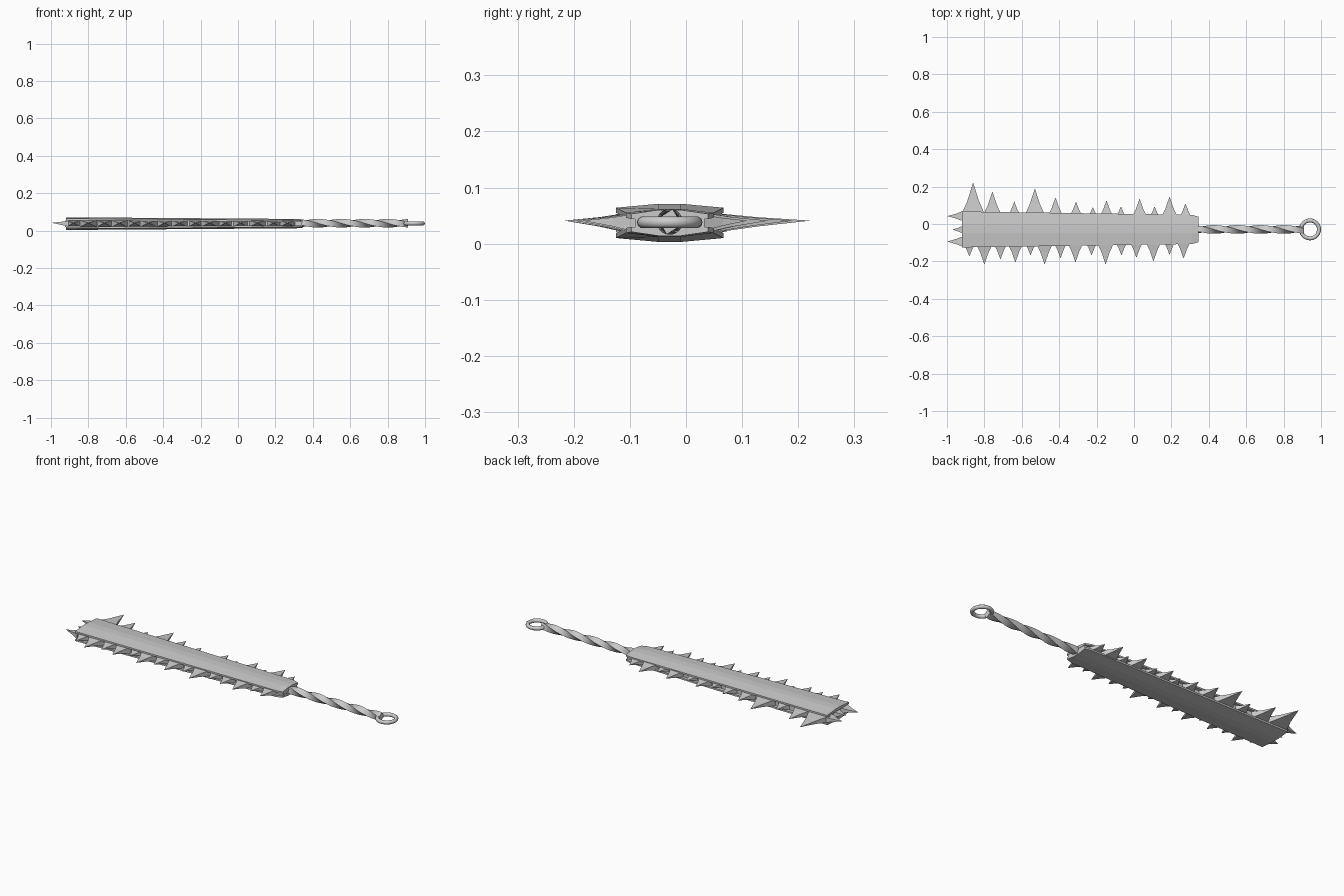
import bpy, bmesh, math
from mathutils import Vector

if "Cube" in bpy.data.objects:
    bpy.data.objects.remove(bpy.data.objects["Cube"])

CY, CZ = -0.029, 0.037   # long axis of the weapon


def make(name, verts, faces):
    me = bpy.data.meshes.new(name)
    me.from_pydata(verts, [], faces)
    bm = bmesh.new()
    bm.from_mesh(me)
    bmesh.ops.recalc_face_normals(bm, faces=bm.faces)
    bm.to_mesh(me)
    bm.free()
    ob = bpy.data.objects.new(name, me)
    bpy.context.collection.objects.link(ob)
    return ob


def loft(name, rings):
    n = len(rings[0])
    verts = [v for r in rings for v in r]
    faces = [tuple(range(n)), tuple(range(len(verts) - n, len(verts)))]
    for i in range(len(rings) - 1):
        for j in range(n):
            k = (j + 1) % n
            faces.append((i*n + j, i*n + k, (i+1)*n + k, (i+1)*n + j))
    return make(name, verts, faces)


# blade stations: x, half width, ridge height
stations = [(-0.92, 0.096, 0.034), (0.31, 0.078, 0.025), (0.345, 0.068, 0.023)]

# two ridged plates with overhanging edges
for name, s in (("upper_plate", 1), ("lower_plate", -1)):
    rings = []
    for x, w, h in stations:
        prof = [(-w, h - 0.016), (-w, h - 0.007), (-0.02, h), (0.02, h),
                (w, h - 0.007), (w, h - 0.016)]
        rings.append([(x, CY + y, CZ + s * z) for y, z in prof])
    loft(name, rings)

# recessed core between the plates
rings = []
for x, w, h in ((-0.905, 0.096, 0.034), stations[1], (0.343, 0.08, 0.023)):
    a, b = w - 0.018, h - 0.0155
    rings.append([(x, CY + y, CZ + z) for y, z in ((-a, -b), (-a, b), (a, b), (a, -b))])
loft("blade_core", rings)


# slightly hollowed four-sided spikes
def spike(name, base, tip, half_w, half_z):
    base, tip = Vector(base), Vector(tip)
    side = (tip - base).normalized().cross(Vector((0, 0, 1))).normalized()
    verts = []
    for t, k in ((0, 1), (0.45, 0.47)):
        c = base.lerp(tip, t)
        for a, b in ((-1, -1), (1, -1), (1, 1), (-1, 1)):
            verts.append(c + side * a * half_w * k + Vector((0, 0, b * half_z * k)))
    verts.append(tip)
    faces = [(0, 1, 2, 3)]
    for j in range(4):
        k = (j + 1) % 4
        faces += [(j, k, 4 + k, 4 + j), (4 + j, 4 + k, 8)]
    make(name, verts, faces)


back = [(-.86, .222), (-.757, .174), (-.64, .12), (-.53, .19), (-.42, .142),
        (-.31, .12), (-.22, .09), (-.147, .126), (-.07, .094), (.03, .136),
        (.11, .094), (.19, .147), (.275, .11)]
front = [(-.88, -.174), (-.80, -.217), (-.714, -.19), (-.634, -.206), (-.553, -.168),
         (-.478, -.217), (-.393, -.184), (-.313, -.206), (-.227, -.168), (-.152, -.217),
         (-.067, -.168), (.013, -.18), (.104, -.2), (.19, -.165), (.265, -.185)]
for label, tips, s in (("back_spike", back, 1), ("front_spike", front, -1)):
    for i, (x, y) in enumerate(tips):
        edge = CY + s * (0.096 - 0.018 * (x + 0.92) / 1.23)
        w = 0.03 + 0.52 * abs(y - edge)
        spike(f"{label}_{i}", (x, edge - s * 0.02, CZ), (x, y, 0.041),
              w * 0.58, min(0.018, w * 0.24))
for i, (x, y, w) in enumerate([(-.998, .042, .03), (-.97, -.03, .024), (-.998, -.094, .031)]):
    spike(f"end_spike_{i}", (-0.907, y, CZ), (x, y, 0.041), w, 0.016)

# twisted square bar handle
rings = []
N = 56
for i in range(N + 1):
    t = i / N
    ang = t * math.tau * 1.15 + 0.4
    rings.append([(0.335 + 0.573 * t,
                   CY + 0.023 * math.cos(ang + j * math.pi / 2),
                   CZ + 0.002 + 0.023 * math.sin(ang + j * math.pi / 2)) for j in range(4)])
bar = loft("twisted_handle", rings)

# ring at the handle end
bpy.ops.mesh.primitive_torus_add(location=(0.941, CY, CZ + 0.001), major_radius=0.048,
                                 minor_radius=0.0105, major_segments=32, minor_segments=10)
ring = bpy.context.object
ring.name = "handle_ring"

for ob in (bar, ring):
    bpy.ops.object.select_all(action='DESELECT')
    ob.select_set(True)
    bpy.context.view_layer.objects.active = ob
    bpy.ops.object.shade_smooth_by_angle(angle=math.radians(40))
